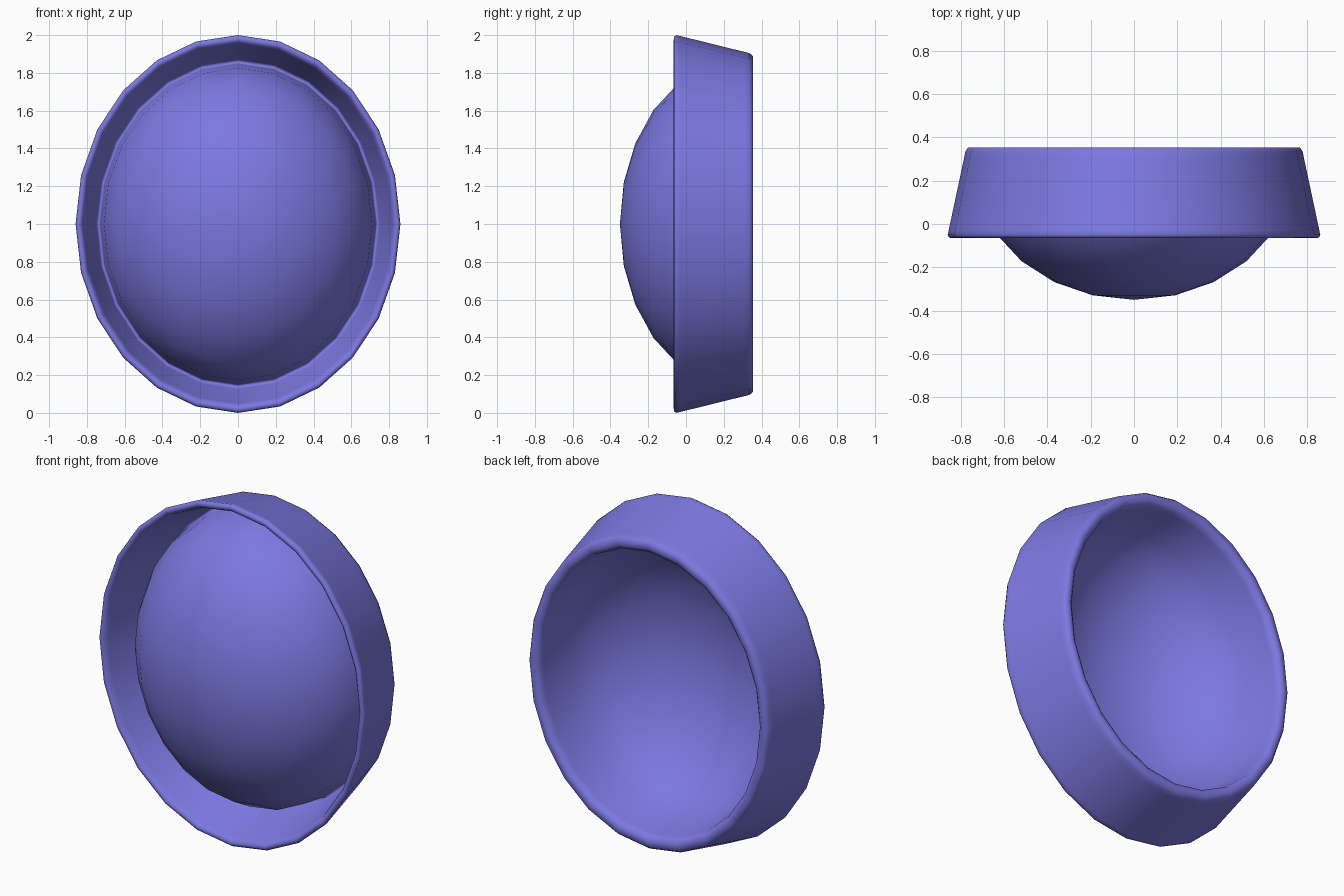
import bpy, bmesh, math

if "Cube" in bpy.data.objects:
    bpy.data.objects.remove(bpy.data.objects["Cube"])

SIDES = 24
RATIO = 0.86  # width / height of the oval

mat = bpy.data.materials.new("violet blue")
mat.diffuse_color = (0.2, 0.19, 0.75, 1)
mat.use_nodes = True
mat.node_tree.nodes["Principled BSDF"].inputs["Base Color"].default_value = mat.diffuse_color


def oval_lathe(name, profile):
    """Revolve (half height, y) points round the y axis as an oval; radius 0 is a pole."""
    bm = bmesh.new()
    rings = []
    for r, y in profile:
        if r == 0:
            rings.append([bm.verts.new((0, y, 1))] * SIDES)
        else:
            rings.append([bm.verts.new((RATIO * r * math.sin(2 * math.pi * i / SIDES), y,
                                        1 + r * math.cos(2 * math.pi * i / SIDES)))
                          for i in range(SIDES)])
    for a, b in zip(rings, rings[1:]):
        for i in range(SIDES):
            j = (i + 1) % SIDES
            face = []
            for v in (a[i], a[j], b[j], b[i]):
                if v not in face:
                    face.append(v)
            bm.faces.new(face)
    bmesh.ops.recalc_face_normals(bm, faces=bm.faces)
    for f in bm.faces:
        f.smooth = True
    mesh = bpy.data.meshes.new(name)
    bm.to_mesh(mesh)
    bm.free()
    mesh.materials.append(mat)
    ob = bpy.data.objects.new(name, mesh)
    bpy.context.collection.objects.link(ob)
    return ob


def dome(r, depth, centre):
    """Quarter arc from the front pole outwards, 15 degrees per step."""
    return [(r * math.sin(math.radians(15 * k)), centre - depth * math.cos(math.radians(15 * k)))
            for k in range(6)]


# front face of the bowl, then valley, flared rim, rounded back edge, hollow inside
profile = dome(0.855, 0.61, 0.26)
profile += [(0.848, 0.25), (0.858, 0.29), (0.873, 0.265),   # narrow valley
            (0.95, -0.03), (0.962, -0.055), (0.976, -0.065),  # inner flared wall
            (0.992, -0.063), (1.0, -0.05), (0.995, -0.03),  # rounded front lip
            (0.911, 0.31), (0.905, 0.335), (0.89, 0.354),   # outer wall
            (0.855, 0.354), (0.833, 0.338), (0.826, 0.31)]  # rounded back lip
profile += dome(0.822, 0.578, 0.26)[::-1]                   # hollow inside
oval_lathe("domed_dish", profile)
